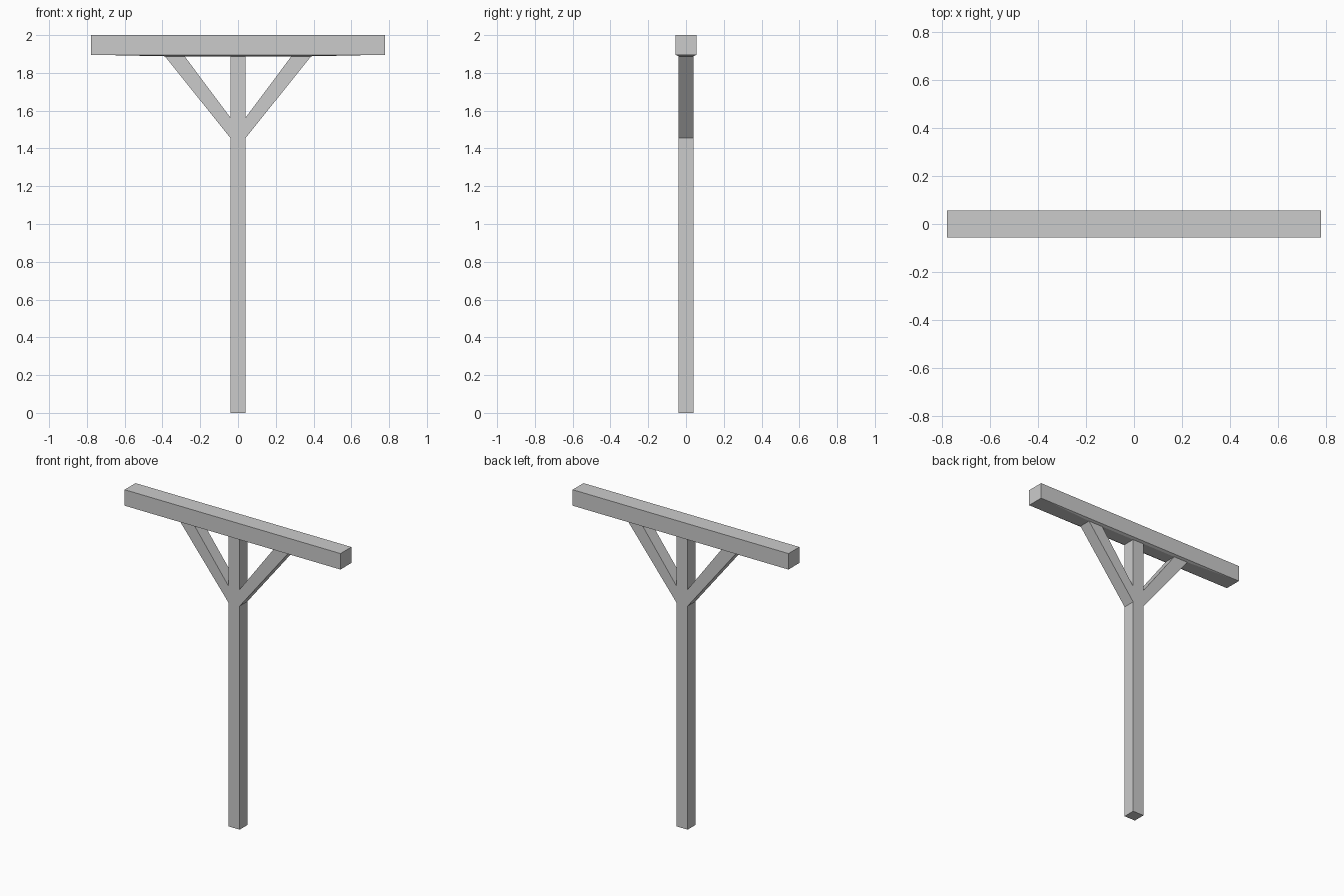
import bpy
import bmesh

if "Cube" in bpy.data.objects:
    bpy.data.objects.remove(bpy.data.objects["Cube"])


def finish(name, bm):
    bmesh.ops.recalc_face_normals(bm, faces=bm.faces[:])
    mesh = bpy.data.meshes.new(name)
    bm.to_mesh(mesh)
    bm.free()
    obj = bpy.data.objects.new(name, mesh)
    bpy.context.collection.objects.link(obj)
    return obj


def loft(name, rings):
    """Closed solid through equal-length rings of points."""
    bm = bmesh.new()
    loops = [[bm.verts.new(p) for p in ring] for ring in rings]
    for a, b in zip(loops, loops[1:]):
        for i in range(len(a)):
            j = (i + 1) % len(a)
            bm.faces.new((a[i], a[j], b[j], b[i]))
    bm.faces.new(loops[0])
    bm.faces.new(loops[-1])
    return finish(name, bm)


def rect(x, y, z):
    return [(-x, -y, z), (x, -y, z), (x, y, z), (-x, y, z)]


HALF = 0.04      # half thickness of post and braces
UNDER = 1.888    # lowest level of the beam underside

# Post with two diagonal braces, one continuous profile per side
right = [(HALF, 0), (HALF, 1.455), (0.387, UNDER), (0.283, UNDER),
         (HALF, 1.563), (HALF, UNDER)]
outline = right + [(-x, z) for x, z in reversed(right)]
loft("braced_post", [[(x, y, z) for x, z in outline] for y in (-HALF, HALF)])

# Cross beam, its underside sloping slightly down to the braces
loft("cross_beam", [rect(0.387, HALF, UNDER),
                    rect(0.777, 0.056, 1.896),
                    rect(0.777, 0.056, 2.0)])
